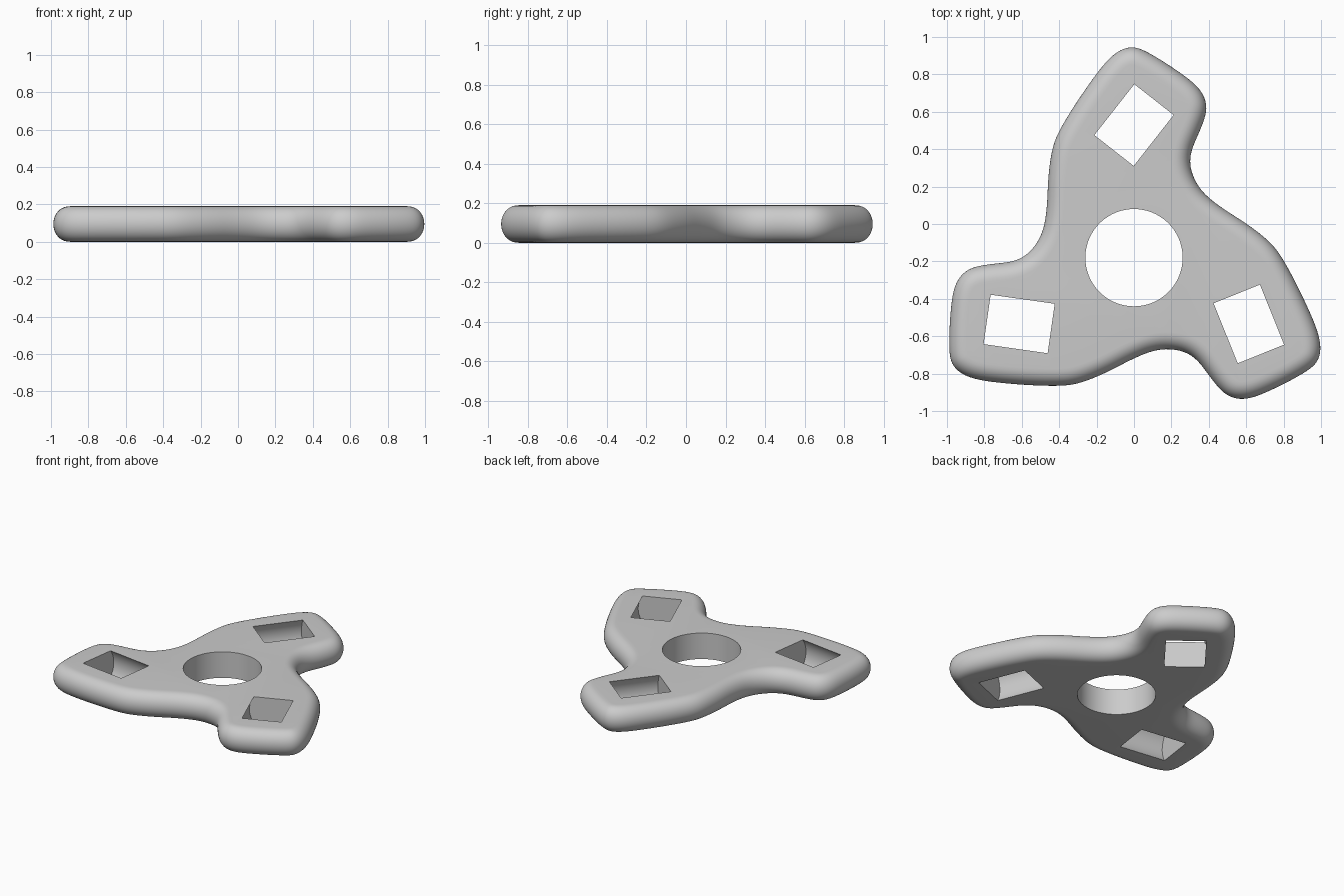
import bpy
import bmesh
import math
from mathutils import Vector, Matrix

if "Cube" in bpy.data.objects:
    bpy.data.objects.remove(bpy.data.objects["Cube"], do_unlink=True)

HUB = Vector((0, -0.18))
HEIGHT = 0.19
FILLET = 0.092
MID = HEIGHT / 2

# Outline of one arm, clockwise
ARM = [(-0.465, 0.1), (-0.458, 0.25), (-0.433, 0.42), (-0.37, 0.55),
       (-0.26, 0.72), (-0.13, 0.89), (-0.02, 0.948), (0.085, 0.912),
       (0.245, 0.81), (0.353, 0.72), (0.39, 0.62), (0.355, 0.505),
       (0.305, 0.387), (0.305, 0.285), (0.363, 0.174)]


def turned(point, turn):
    """Rotate a point clockwise around the hub by thirds of a circle."""
    rel = Vector(point) - HUB
    return HUB + Matrix.Rotation(-turn * math.tau / 3, 2) @ rel


def smooth_loop(points, steps=6):
    """Closed Catmull-Rom curve, lightly relaxed."""
    n = len(points)
    out = []
    for i in range(n):
        a, b, c, d = (points[(i + k) % n] for k in (-1, 0, 1, 2))
        for s in range(steps):
            t = s / steps
            out.append(0.5 * (2 * b + (c - a) * t
                              + (2 * a - 5 * b + 4 * c - d) * t ** 2
                              + (3 * b - 3 * c + d - a) * t ** 3))
    m = len(out)
    for _ in range(6):
        out = [out[i] / 2 + (out[i - 1] + out[(i + 1) % m]) / 4 for i in range(m)]
    return out


def make_object(name, bm):
    bmesh.ops.recalc_face_normals(bm, faces=bm.faces)
    mesh = bpy.data.meshes.new(name)
    bm.to_mesh(mesh)
    bm.free()
    obj = bpy.data.objects.new(name, mesh)
    bpy.context.collection.objects.link(obj)
    return obj


def cylinder(name, radius, length, matrix):
    bm = bmesh.new()
    bmesh.ops.create_cone(bm, cap_ends=True, segments=96, radius1=radius,
                          radius2=radius, depth=length, matrix=matrix)
    obj = make_object(name, bm)
    obj.hide_render = True
    return obj


# Body: outline lofted through a rounded edge profile
outline = smooth_loop([turned(p, t) for t in range(3) for p in ARM])
count = len(outline)
normals = []
for i in range(count):
    along = (outline[(i + 1) % count] - outline[i - 1]).normalized()
    normals.append(Vector((along.y, -along.x)))

bm = bmesh.new()
rings = []
STEPS = 20
for k in range(STEPS + 1):
    angle = math.pi * (k / STEPS - 0.5)
    inset = FILLET * (1 - max(math.cos(angle), 0) ** 0.9)
    z = MID + MID * math.sin(angle)
    rings.append([bm.verts.new((*(p + n * inset), z))
                  for p, n in zip(outline, normals)])
for low, high in zip(rings, rings[1:]):
    for i in range(count):
        j = (i + 1) % count
        bm.faces.new((low[i], low[j], high[j], high[i]))
bm.faces.new(rings[0])
bm.faces.new(rings[-1])
body = make_object("spinner_body", bm)

# Round bearing hole
cutters = [cylinder("hub_hole_cutter", 0.26, 1,
                    Matrix.Translation((HUB.x, HUB.y, MID)))]

# Weight pockets: cylinders lying flat, breaking through both faces
POCKET_ANGLE = math.radians(51.9)
for t in range(3):
    centre = turned((0, 0.529), t)
    spin = Matrix.Rotation(POCKET_ANGLE - t * math.tau / 3, 4, 'Z')
    lie = Matrix.Rotation(math.pi / 2, 4, 'Y')
    place = Matrix.Translation((centre.x, centre.y, MID)) @ spin @ lie
    cutters.append(cylinder("pocket_cutter", 0.164, 0.346, place))

bpy.context.view_layer.objects.active = body
for cutter in cutters:
    cut = body.modifiers.new("cut", 'BOOLEAN')
    cut.operation = 'DIFFERENCE'
    cut.solver = 'EXACT'
    cut.object = cutter
    bpy.ops.object.modifier_apply(modifier=cut.name)
    bpy.data.objects.remove(cutter, do_unlink=True)

# Grey plastic
grey = bpy.data.materials.new("grey_plastic")
grey.use_nodes = True
colour = (0.6, 0.6, 0.6, 1)
grey.diffuse_color = colour
grey.node_tree.nodes["Principled BSDF"].inputs["Base Color"].default_value = colour
body.data.materials.clear()
body.data.materials.append(grey)

bpy.ops.object.select_all(action='DESELECT')
body.select_set(True)
bpy.ops.object.shade_smooth_by_angle(angle=math.radians(30))
